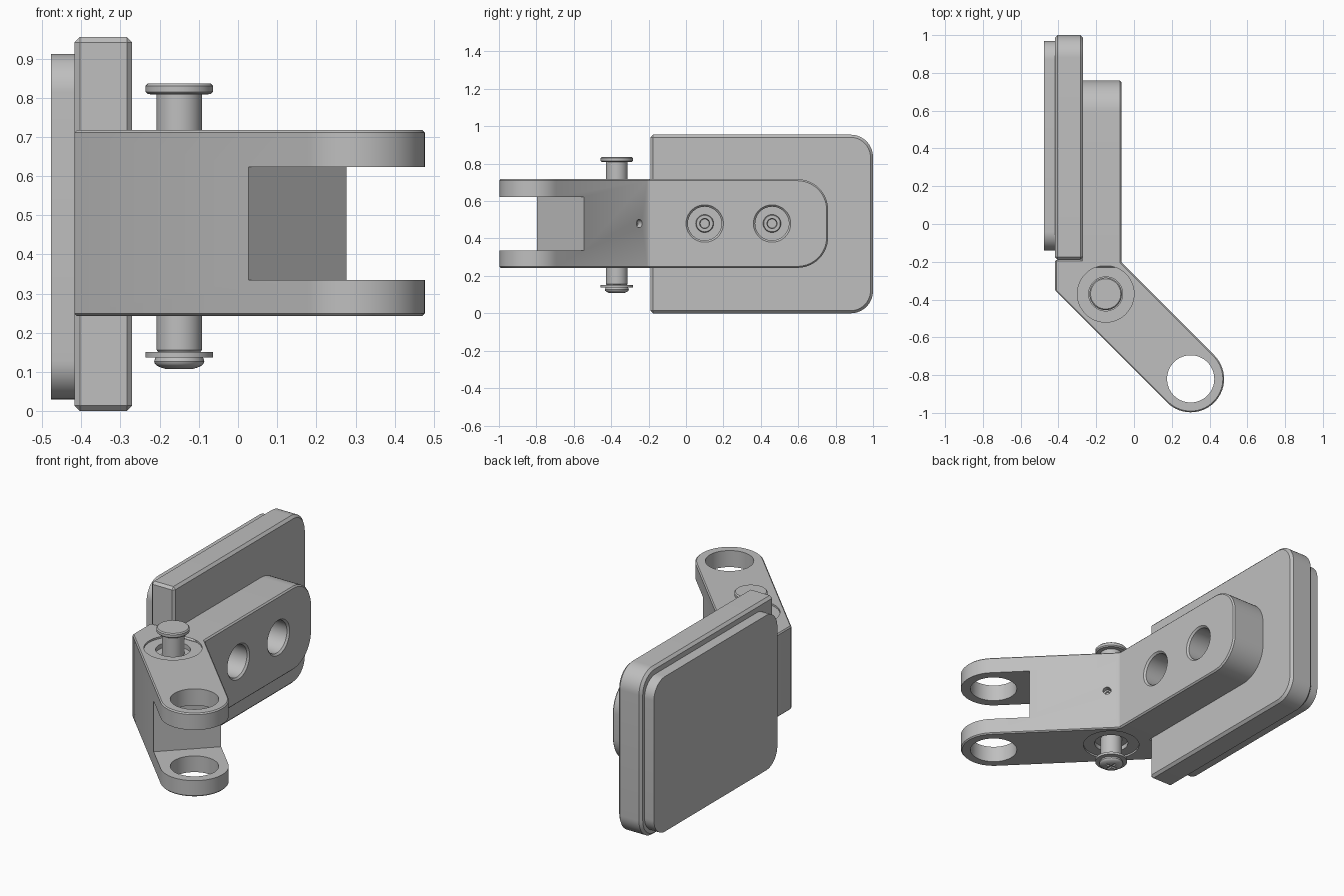
import bpy, bmesh, math
from mathutils import Vector, Matrix

if "Cube" in bpy.data.objects:
    bpy.data.objects.remove(bpy.data.objects["Cube"], do_unlink=True)

GREY = (0.52, 0.52, 0.52, 1)
metal = bpy.data.materials.new("plain grey")
metal.use_nodes = True
metal.diffuse_color = GREY
metal.node_tree.nodes["Principled BSDF"].inputs["Base Color"].default_value = GREY


def finish(name, bm):
    bmesh.ops.recalc_face_normals(bm, faces=bm.faces[:])
    mesh = bpy.data.meshes.new(name)
    bm.to_mesh(mesh)
    bm.free()
    mesh.materials.append(metal)
    ob = bpy.data.objects.new(name, mesh)
    bpy.context.collection.objects.link(ob)
    return ob


def outline(corners, steps=14):
    """Corners are (u, v, radius); rounded ones must be right angles."""
    pts = []
    for i, (u, v, r) in enumerate(corners):
        p = Vector((u, v))
        if not r:
            pts.append(p)
            continue
        back = (Vector(corners[i - 1][:2]) - p).normalized()
        ahead = (Vector(corners[(i + 1) % len(corners)][:2]) - p).normalized()
        centre = p + r * (back + ahead)
        for k in range(steps + 1):
            a = math.pi / 2 * k / steps
            q = centre - r * (math.cos(a) * ahead + math.sin(a) * back)
            if not pts or (q - pts[-1]).length > 1e-3:
                pts.append(q)
    return pts


def prism(name, corners, low, high, axis, bevel=0.0):
    """Extrude an outline along z (x, y outline) or along x (y, z outline)."""
    bm = bmesh.new()
    place = (lambda p, w: (p.x, p.y, w)) if axis == "z" else (lambda p, w: (w, p.x, p.y))
    face = bm.faces.new([bm.verts.new(place(p, low)) for p in outline(corners)])
    grown = bmesh.ops.extrude_face_region(bm, geom=[face])["geom"]
    shift = Vector((0, 0, high - low) if axis == "z" else (high - low, 0, 0))
    bmesh.ops.translate(bm, vec=shift, verts=[g for g in grown if isinstance(g, bmesh.types.BMVert)])
    ob = finish(name, bm)
    if bevel:
        mod = ob.modifiers.new("edge", "BEVEL")
        mod.width, mod.segments, mod.limit_method = bevel, 1, "ANGLE"
        mod.angle_limit = math.radians(40)
    return ob


def lathe(name, profile, at, direction=(0, 0, 1), sides=48):
    """Revolve (radius, height) points about an axis and cap both ends."""
    bm = bmesh.new()
    turn = Matrix.Translation(at) @ Vector(direction).to_track_quat("Z", "Y").to_matrix().to_4x4()
    rings = []
    for r, h in profile:
        angles = [math.tau * i / sides for i in range(sides)]
        rings.append([bm.verts.new(turn @ Vector((r * math.cos(a), r * math.sin(a), h))) for a in angles])
    for a, b in zip(rings, rings[1:]):
        for i in range(sides):
            j = (i + 1) % sides
            bm.faces.new((a[i], a[j], b[j], b[i]))
    bm.faces.new(rings[0])
    bm.faces.new(rings[-1])
    return finish(name, bm)


def box(name, at, size, turn=0.0):
    bm = bmesh.new()
    matrix = Matrix.Translation(at) @ Matrix.Rotation(turn, 4, "Z") @ Matrix.Diagonal((*size, 1))
    bmesh.ops.create_cube(bm, size=1, matrix=matrix)
    return finish(name, bm)


def cut(ob, cutters):
    for c in cutters:
        mod = ob.modifiers.new("cut", "BOOLEAN")
        mod.operation, mod.solver, mod.object = "DIFFERENCE", "EXACT", c
        c.hide_render = True
    bpy.context.view_layer.objects.active = ob
    for mod in list(ob.modifiers):
        bpy.ops.object.modifier_apply(modifier=mod.name)
    for c in cutters:
        bpy.data.objects.remove(c, do_unlink=True)


MID = 0.48                       # height of the centre line
LOW, HIGH = 0.243, 0.717         # bracket bottom and top
EYE = Vector((0.30, -0.82, 0))   # fork eye axis
PIN = Vector((-0.15, -0.37, 0))  # pin axis
parts = []

# Pad and backing plate
pad = prism("pad", [(-0.14, 0.03, 0.1), (0.97, 0.03, 0.1), (0.97, 0.912, 0.1), (-0.14, 0.912, 0.1)],
            -0.477, -0.41, "x")
plate = prism("backing_plate", [(-0.19, 0, 0), (1, 0, 0.12), (1, 0.955, 0.12), (-0.19, 0.955, 0)],
              -0.418, -0.27, "x", 0.014)
parts += [pad, plate]

# Mounting arm with two counterbored screw holes
arm = prism("mounting_arm", [(-0.23, LOW, 0), (0.76, LOW, 0.165), (0.76, HIGH, 0.165), (-0.23, HIGH, 0)],
            -0.28, -0.067, "x", 0.008)
bores = []
for y in (0.1, 0.46):
    bores.append(lathe("bore", [(0.09, -0.15), (0.09, -0.01), (0.11, 0.01)], (-0.067, y, MID), (1, 0, 0)))
    parts.append(lathe("socket_screw",
                       [(0.048, -0.01), (0.048, 0.026), (0.044, 0.03), (0.027, 0.03), (0.024, 0.005)],
                       (-0.217, y, MID), (1, 0, 0), 32))
cut(arm, bores)
parts.append(arm)

# Angled fork with a round end, slot, eye holes and pin recesses
eye_r = 0.1765
fork = prism("angled_fork",
             [(-0.418, -0.19, 0), (-0.418, -0.352, 0), (EYE.x, EYE.y - 0.25, eye_r),
              (EYE.x + 0.25, EYE.y, eye_r), (-0.067, -0.203, 0), (-0.067, -0.19, 0)],
             LOW, HIGH, "z", 0.008)
along = Vector((1, -1, 0)).normalized()
slot = box("slot", EYE + along * 0.09 + Vector((0, 0, MID - 0.001)), (0.6, 0.6, 0.288), -math.pi / 4)
eye = lathe("eye", [(0.125, 0), (0.125, 1)], EYE, sides=64)
top_recess = lathe("recess", [(0.09, -0.035), (0.09, -0.01), (0.15, -0.01), (0.15, 0.05)],
                   PIN + Vector((0, 0, HIGH)))
low_recess = lathe("recess", [(0.09, -0.035), (0.09, -0.01), (0.15, -0.01), (0.15, 0.05)],
                   PIN + Vector((0, 0, LOW)), (0, 0, -1))
set_hole = lathe("set_hole", [(0.022, -0.05), (0.022, 0.05)], (-0.02, -0.25, MID), (1, 1, 0), 24)
cut(fork, [slot, eye, top_recess, low_recess, set_hole])
parts.append(fork)
parts.append(lathe("set_screw", [(0.02, -0.06), (0.02, -0.03), (0.012, -0.03), (0.01, -0.04)],
                   (-0.02, -0.25, MID), (1, 1, 0), 24))

# Headed pin, washer and cross-slotted screw
parts.append(lathe("pin", [(0.052, 0.148), (0.058, 0.156), (0.058, 0.808), (0.08, 0.809),
                           (0.086, 0.815), (0.086, 0.83), (0.08, 0.836)], PIN))
parts.append(lathe("washer", [(0.086, 0.137), (0.086, 0.151)], PIN))
dome = [(0.064 * math.cos(a), 0.126 - 0.022 * math.sin(a)) for a in (0, 0.25, 0.5, 0.75, 1.0)]
screw = lathe("pin_screw", [(0.06, 0.14)] + dome, PIN)
cut(screw, [box("cross", PIN + Vector((0, 0, 0.105)), (0.07, 0.014, 0.024), turn)
            for turn in (0, math.pi / 2)])
parts.append(screw)

# Apply the edge bevels and shade smooth with sharp edges kept
bpy.ops.object.select_all(action="DESELECT")
for ob in parts:
    cut(ob, [])
    ob.select_set(True)
bpy.ops.object.shade_smooth_by_angle(angle=math.radians(30))
